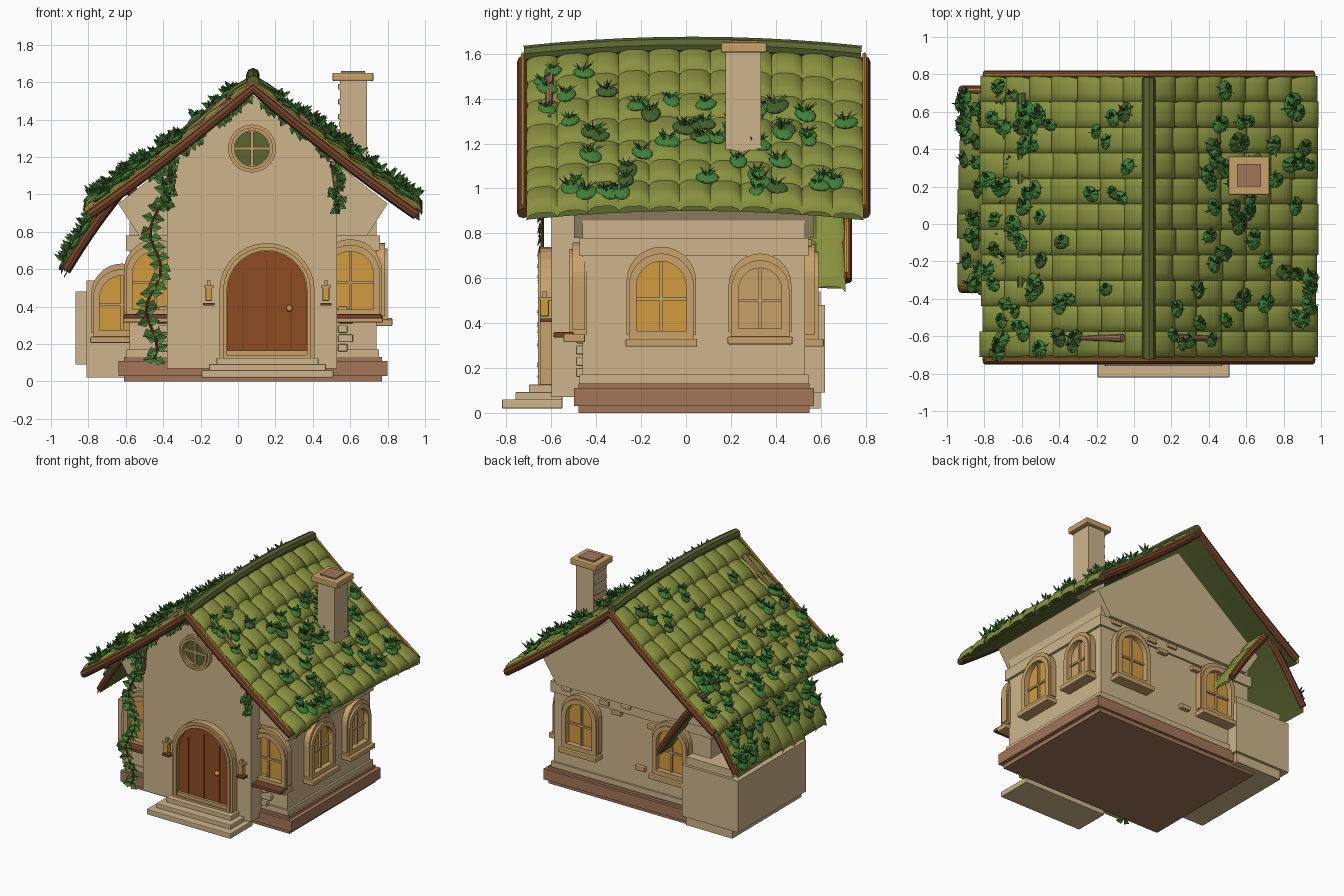
import bpy, bmesh, math, random
from mathutils import Vector, Matrix

random.seed(4)
cube = bpy.data.objects.get("Cube")
if cube:
    bpy.data.objects.remove(cube)


def material(name, code):
    rgb = [int(code[i:i + 2], 16) / 255 for i in (0, 2, 4)]
    col = [c / 12.92 if c < 0.04 else ((c + 0.055) / 1.055) ** 2.4 for c in rgb] + [1]
    m = bpy.data.materials.new(name)
    m.use_nodes = True
    m.diffuse_color = col
    m.node_tree.nodes["Principled BSDF"].inputs["Base Color"].default_value = col
    return m


WALL = material("cream plaster", "cdb58b")
TRIM = material("tan stone", "c9a26b")
BASE = material("clay brown", "a27658")
DOOR = material("red brown door", "8f4b22")
GLASS = material("amber glass", "d29c3f")
TILE = material("moss green tile", "88923f")
MOSS = material("dark moss", "5a6530")
IVY = material("ivy green", "428038")
DARK = material("dark leaf", "42602b")
WOOD = material("dark wood", "74422a")


def finish(name, bm, mats, smooth=False):
    me = bpy.data.meshes.new(name)
    bmesh.ops.recalc_face_normals(bm, faces=bm.faces)
    bm.to_mesh(me)
    bm.free()
    for m in mats:
        me.materials.append(m)
    ob = bpy.data.objects.new(name, me)
    bpy.context.collection.objects.link(ob)
    if smooth:
        bpy.ops.object.select_all(action='DESELECT')
        ob.select_set(True)
        bpy.context.view_layer.objects.active = ob
        bpy.ops.object.shade_smooth_by_angle(angle=math.radians(40))
    return ob


def prism(name, pts, y0, y1, mat, M=Matrix(), hole=None):
    """Extrude an x/z outline along y; a hole outline of equal length makes a ring."""
    bm = bmesh.new()
    def loop(p, y):
        return [bm.verts.new(M @ Vector((a, y, b))) for a, b in p]
    f, b = loop(pts, y0), loop(pts, y1)
    n = len(pts)
    if hole:
        hf, hb = loop(hole, y0), loop(hole, y1)
    for i in range(n):
        j = (i + 1) % n
        bm.faces.new((f[i], f[j], b[j], b[i]))
        if hole:
            bm.faces.new((hf[i], hf[j], hb[j], hb[i]))
            bm.faces.new((f[i], f[j], hf[j], hf[i]))
            bm.faces.new((b[i], b[j], hb[j], hb[i]))
    if not hole:
        bm.faces.new(f)
        bm.faces.new(b)
    return finish(name, bm, [mat])


def box(name, x0, x1, y0, y1, z0, z1, mat, M=Matrix(), bevel=0):
    ob = prism(name, [(x0, z0), (x1, z0), (x1, z1), (x0, z1)], y0, y1, mat, M)
    if bevel:
        mod = ob.modifiers.new("bevel", 'BEVEL')
        mod.width, mod.segments = bevel, 2
    return ob


def tube(name, path, r, mat, r_end=None):
    cu = bpy.data.curves.new(name, 'CURVE')
    cu.dimensions, cu.bevel_depth, cu.bevel_resolution, cu.use_fill_caps = '3D', r, 2, True
    sp = cu.splines.new('POLY')
    sp.points.add(len(path) - 1)
    for i, p in enumerate(path):
        sp.points[i].co = (*p, 1)
        sp.points[i].radius = 1 + ((r_end or r) / r - 1) * i / (len(path) - 1)
    tmp = bpy.data.objects.new(name, cu)
    bm = bmesh.new()
    me = bpy.data.meshes.new_from_object(tmp)
    bm.from_mesh(me)
    bpy.data.objects.remove(tmp)
    for f in bm.faces:
        f.material_index = 0
    return finish(name, bm, [mat], True)


def arch(w, h, z, inset=0):
    r = w / 2 - inset
    top = z + h - w / 2
    return [(-r, z + inset), (r, z + inset)] + [
        (r * math.cos(math.pi * i / 14), top + r * math.sin(math.pi * i / 14)) for i in range(15)]


def window(name, x, y, turn, w, h, z, glass=GLASS):
    M = Matrix.Translation((x, y, 0)) @ Matrix.Rotation(math.radians(turn), 4, 'Z')
    prism(name + "_frame", arch(w, h, z), -0.06, 0.02, TRIM, M, arch(w, h, z, 0.035))
    prism(name + "_hood", arch(w + 0.02, h + 0.01, z + 0.02), -0.045, 0.01, TRIM, M, arch(w, h, z, 0.015))
    prism(name + "_glass", arch(w, h, z, 0.03), -0.02, 0, glass, M)
    box(name + "_mullion", -0.007, 0.007, -0.035, 0, z, z + h - 0.02, TRIM, M)
    box(name + "_crossbar", 0.03 - w / 2, w / 2 - 0.03, -0.033, 0, z + h * 0.45, z + h * 0.45 + 0.014, TRIM, M)
    box(name + "_sill", -w / 2 - 0.015, w / 2 + 0.015, -0.085, 0.01, z - 0.035, z, TRIM, M, 0.006)


# Foundation, walls and gable
box("foundation", -0.61, 0.77, -0.48, 0.55, 0, 0.13, BASE)
box("foundation_trim", -0.64, 0.80, -0.50, 0.57, 0.03, 0.11, BASE)
box("house_walls", -0.58, 0.74, -0.46, 0.53, 0.1, 0.86, WALL)
box("wall_foot", -0.595, 0.755, -0.475, 0.545, 0.13, 0.17, WALL)
box("wall_band", -0.60, 0.76, -0.475, 0.545, 0.70, 0.78, WALL)
CX = 0.08
prism("gable_block", [(CX - .61, .78), (CX + .61, .78), (CX + .72, .95), (CX, 1.51), (CX - .72, .95)],
      -0.50, 0.57, WALL)
prism("front_gable_panel", [(-.38, .07), (.53, .07), (.53, 1.16), (CX, 1.53), (-.38, 1.16)], -0.60, -0.45, WALL)

# Corner stones and stray bricks
for s in (-1, 1):
    for i in range(5):
        w = 0.05 + 0.03 * (i % 2)
        x = CX + s * (0.455 + w / 2)
        box("corner_stone", x - w / 2, x + w / 2, -0.49, -0.45, .16 + .05 * i, .2 + .05 * i, WALL, bevel=.006)
for x, z in ((.3, .72), (.12, .74), (.2, .67), (-.1, .64), (.62, .74), (.0, .3)):
    box("back_brick", x - .04, x + .04, .52, .56, z, z + .035, TRIM, bevel=.006)

# Annex
box("annex_walls", -0.81, -0.42, -0.23, 0.60, 0.02, 0.54, WALL)
box("annex_outer_slab", -0.87, -0.40, -0.20, 0.62, 0.09, 0.48, WALL)

# Windows
window("right_front_window", .74, -.11, 90, .29, .38, .33)
window("right_back_window", .74, .33, 90, .26, .34, .34, TRIM)
window("back_left_window", .49, .53, 180, .29, .39, .33)
window("back_right_window", -.27, .53, 180, .29, .39, .33)
window("annex_window", -.62, -.23, 0, .31, .36, .24)
for s, side in ((1, "left"), (-1, "right")):
    window("front_" + side + "_window", CX + s * .52, -.46, 0, .32, .38, .35)
    x = CX + s * .52
    box("flower_shelf_" + side, x - .17, x + .17, -.59, -.50, .335, .36, WOOD, bevel=.006)
    # Lanterns
    x = .157 + s * .313
    box("lantern_bracket", x - .03, x + .03, -.65, -.60, .405, .42, WOOD)
    box("lantern_body", x - .018, x + .018, -.65, -.61, .43, .51, GLASS, bevel=.006)
    box("lantern_cap", x - .024, x + .024, -.655, -.60, .50, .515, TRIM)
    box("lantern_finial", x - .01, x + .01, -.64, -.62, .515, .54, TRIM)

# Door and steps
D = Matrix.Translation((.155, -.60, 0))
prism("door_frame", arch(.51, .62, .12), -.05, .02, TRIM, D, arch(.51, .62, .12, .045))
prism("door_frame_lip", arch(.47, .60, .12), -.06, .02, TRIM, D, arch(.47, .60, .12, .02))
prism("door", arch(.44, .585, .12), -.03, 0, DOOR, D)
for x, h in ((-.13, .48), (0, .54), (.13, .48)):
    box("door_groove", x - .004, x + .004, -.034, -.02, .13, .11 + h, WOOD, D)
bm = bmesh.new()
bmesh.ops.create_uvsphere(bm, u_segments=10, v_segments=6, radius=.018, matrix=Matrix.Translation((.275, -.645, .39)))
finish("door_knob", bm, [GLASS], True)
for i in range(3):
    box("step", -.195 + .04 * i, .51 - .04 * i, -.82 + .06 * i, -.55, .02 + .033 * i, .06 + .033 * i, WALL, bevel=.005)

# Round window
def circle(r):
    return [(r * math.cos(i * math.tau / 28), r * math.sin(i * math.tau / 28)) for i in range(28)]
R = Matrix.Translation((.075, -.60, 1.245))
prism("round_window_frame", circle(.128), -.03, .02, TRIM, R, circle(.09))
prism("round_window_rim", circle(.112), -.045, .02, TRIM, R, circle(.095))
prism("round_window_glass", circle(.1), -.01, .01, MOSS, R)
box("round_window_bar", -.008, .008, -.025, 0, -.095, .095, TRIM, R)
box("round_window_crossbar", -.095, .095, -.025, 0, -.008, .008, TRIM, R)

# Chimney
box("chimney_shaft", .545, .69, .175, .335, 1.1, 1.61, WALL)
for i in range(9):
    k = .012 * (i % 2)
    box("chimney_course", .535 - .008 * (i < 4) + k, .66, .18, .33, 1.24 + .04 * i, 1.27 + .04 * i, WALL, bevel=.006)
box("chimney_cap", .505, .725, .155, .36, 1.605, 1.65, TRIM, bevel=.008)
box("chimney_flue", .55, .68, .20, .32, 1.64, 1.66, BASE)


# Roof surfaces: point at distance d from the ridge, position y, height h above the slope
def main_roof(s, d, y, h=0):
    return Vector((CX + s * d, y, 1.575 - .85 * d + .09 * d * d + .04 * (1 - ((y - .03) / .75) ** 2) + h))


def annex_roof(s, d, y, h=0):
    return Vector((-.6 + s * d, y, 1.05 - 1.15 * d - .8 * d * d + .01 * (1 - (y / .7) ** 2) + h))


def roof(name, surf, length, rows, cols, y0, y1):
    tiles, deck = bmesh.new(), bmesh.new()
    step, wide = length / rows, (y1 - y0) / cols
    for s in (-1, 1):
        for r in range(rows):
            for c in range(cols):
                lift, slip = random.uniform(0, .008), random.uniform(-.006, .012)
                grid = []
                for v, h in ((-.05, .004), (.3, .022), (.75, .036), (.97, .032), (1.04, .016), (1.04, -.012)):
                    line = []
                    for u, a in ((.0, -.014), (.1, .0), (.3, .008), (.7, .008), (.9, .0), (1, -.014)):
                        d = max(0, (r + v) * step + slip * (v > .5))
                        line.append(tiles.verts.new(surf(s, d, y0 + (c + u) * wide, h + a + lift)))
                    grid.append(line)
                for a, b in zip(grid, grid[1:]):
                    for i in range(5):
                        tiles.faces.new((a[i], a[i + 1], b[i + 1], b[i]))
    # Solid deck beneath the tiles
        top, low = [], []
        for i in range(9):
            for k in range(9):
                p = (s, length * i / 8, y0 + (y1 - y0) * k / 8)
                top.append(deck.verts.new(surf(*p, .004)))
                low.append(deck.verts.new(surf(*p, -.03)))
        for layer in (top, low):
            for i in range(8):
                for k in range(8):
                    q = i * 9 + k
                    deck.faces.new((layer[q], layer[q + 1], layer[q + 10], layer[q + 9]))
    finish(name + "_tiles", tiles, [TILE], True)
    finish(name + "_deck", deck, [MOSS])


def verge(name, surf, y, length, r):
    ds = [length * (i / 8 - 1) for i in range(8)] + [length * i / 8 for i in range(9)]
    side = [(1 if d > 0 else -1, abs(d)) for d in ds]
    tube(name, [surf(s, d, y, -.01) for s, d in side], r, WOOD)
    tube(name + "_gold_edge", [surf(s, d, y, .023) for s, d in side], .009, GLASS)


roof("main_roof", main_roof, .89, 7, 11, -.71, .79)
roof("annex_roof", annex_roof, .33, 3, 8, -.34, .71)
for y in (-.725, .795):
    verge("main_verge", main_roof, y, .875, .027)
for y in (-.345, .715):
    verge("annex_verge", annex_roof, y, .32, .025)
tube("main_ridge", [main_roof(1, 0, -.72 + .15 * i, .025) for i in range(11)], .036, MOSS)
tube("annex_ridge", [annex_roof(1, 0, -.34 + .26 * i, .02) for i in range(5)], .026, MOSS)

# Bare branches on the roof and under the verges
for s, a, b in ((-1, .14, .38), (1, .15, .38)):
    tube("roof_branch", [main_roof(s, a + (b - a) * t / 4, -.61, .04) for t in range(5)], .022, BASE, .01)
for x in (-.36, .52):
    tube("hanging_branch", [(x, -.63, 1.18), (x + .01, -.63, 1.0)], .03, BASE, .012)


# Plants
def leaf(bm, base, direction, length, width, idx):
    d = direction.normalized()
    side = d.cross(Vector((.1, -1, .2))).normalized()
    nor = side.cross(d)
    mid = base + d * length * .4
    pts = [base, mid + side * width / 2 + nor * width * .2, base + d * length, mid - side * width / 2 + nor * width * .2]
    b, r, t, l = [bm.verts.new(p) for p in pts]
    for f in (bm.faces.new((b, r, t)), bm.faces.new((b, t, l))):
        f.material_index = idx


def clump(bm, p, slope, size):
    idx = int(random.random() < .2)
    M = (Matrix.Translation(p) @ Matrix.Rotation(slope, 4, 'Y') @ Matrix.Rotation(random.random() * 6, 4, 'Z')
         @ Matrix.Diagonal((size, size * .75, size * .3, 1)))
    new = bmesh.ops.create_icosphere(bm, subdivisions=2, radius=1, matrix=M)["verts"]
    for f in {f for v in new for f in v.link_faces}:
        f.material_index = idx
    for i in range(7):
        a = i * math.tau / 7 + random.random()
        out = Vector((math.cos(a), math.sin(a), random.uniform(.5, 1.3)))
        leaf(bm, p + Vector((0, 0, .005)), out, size * random.uniform(1, 1.4), size * .5, random.choice((0, 0, 1)))


def plant(name, surf, s, n, d0, d1, y0, y1, slope):
    bm = bmesh.new()
    for i in range(n):
        p = surf(s, random.uniform(d0, d1), random.uniform(y0, y1), .045)
        clump(bm, p, s * slope, random.uniform(.04, .06))
    finish(name, bm, [IVY, DARK])


plant("roof_ivy_left", main_roof, 1, 34, .08, .88, -.68, .75, .65)
plant("roof_ivy_left_patch", main_roof, 1, 16, .3, .65, -.1, .6, .65)
plant("roof_ivy_left_eave", main_roof, 1, 10, .7, .88, -.65, .75, .65)
plant("roof_ivy_right", main_roof, -1, 26, .1, .85, -.68, .75, .65)
plant("roof_ivy_right_eave", main_roof, -1, 26, .58, .87, -.6, .72, .65)
plant("roof_ivy_front", main_roof, -1, 8, .2, .85, -.7, -.6, .65)
plant("annex_ivy", annex_roof, -1, 55, .05, .33, -.33, .7, .95)

# Climbing and hanging vines
vines = bmesh.new()
path = [Vector((-.42 + .035 * math.sin(i * .75) - .0025 * i, -.64, 1.12 - .05 * i)) for i in range(21)]
tube("climbing_vine", path, .008, WOOD)
for i, p in enumerate(path):
    for s in (-1, 1):
        leaf(vines, p, Vector((s, -.3, random.uniform(-.7, .5))), .065, .055, int(random.random() < .2))
for x, z0, n in ((.53, .92, 18), (-.37, .94, 16)):
    for i in range(n):
        p = Vector((x + random.uniform(-.025, .025), -.64, z0 + .25 * i / n))
        if i % 3 == 0:
            clump(vines, p, 1.2, .035)
        leaf(vines, p, Vector((random.uniform(-1, 1), -.4, -.6)), .05, .045, i % 2)
# Leaves trailing below the front verge
for i in range(60):
    p = main_roof(random.choice((-1, 1)), random.uniform(0, .55), -.70, -.03)
    leaf(vines, p, Vector((random.uniform(-1, 1), -.2, -1)), .05, .04, i % 2)
finish("vine_leaves", vines, [IVY, DARK])
